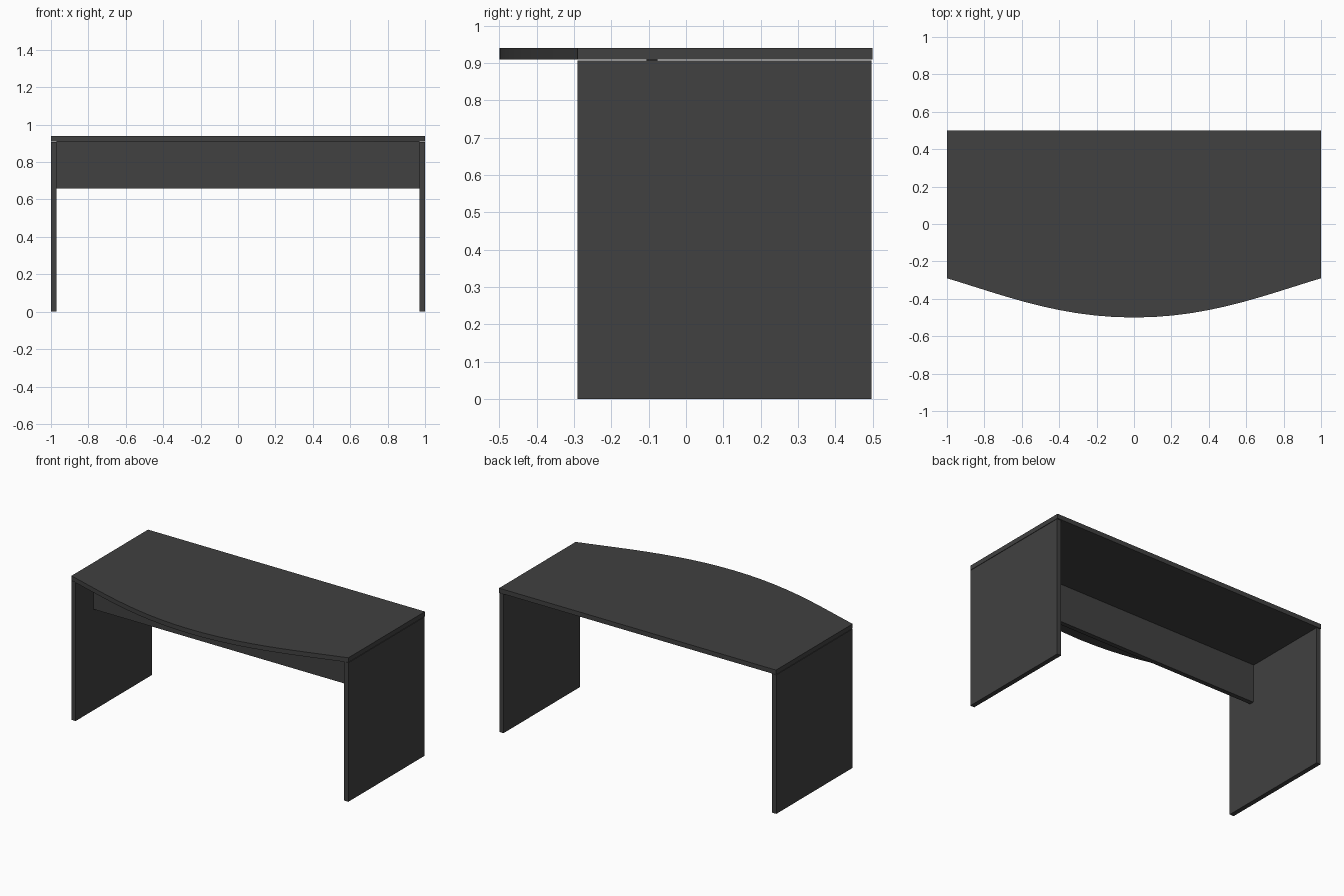
import bpy, bmesh
from mathutils import Vector
from mathutils.geometry import interpolate_bezier

if "Cube" in bpy.data.objects:
    bpy.data.objects.remove(bpy.data.objects["Cube"])

charcoal = bpy.data.materials.new("charcoal")
charcoal.use_nodes = True
colour = (0.052, 0.052, 0.052, 1)
charcoal.diffuse_color = colour
charcoal.node_tree.nodes["Principled BSDF"].inputs["Base Color"].default_value = colour


def slab(name, outline, z0, z1):
    """Extrude a flat outline upward from z0 to z1."""
    bm = bmesh.new()
    face = bm.faces.new([bm.verts.new((x, y, z0)) for x, y in outline])
    top = bmesh.ops.extrude_face_region(bm, geom=[face])["geom"]
    bmesh.ops.translate(bm, vec=(0, 0, z1 - z0),
                        verts=[v for v in top if isinstance(v, bmesh.types.BMVert)])
    bmesh.ops.recalc_face_normals(bm, faces=bm.faces)
    mesh = bpy.data.meshes.new(name)
    bm.to_mesh(mesh)
    bm.free()
    mesh.materials.append(charcoal)
    obj = bpy.data.objects.new(name, mesh)
    bpy.context.collection.objects.link(obj)
    return obj


def box(name, x0, x1, y0, y1, z0, z1):
    return slab(name, [(x0, y0), (x1, y0), (x1, y1), (x0, y1)], z0, z1)


# Desktop with a bowed front edge
half = [(p.x, p.y) for p in interpolate_bezier(
    Vector((0, -0.5)), Vector((0.4, -0.5)), Vector((0.7, -0.38)), Vector((1, -0.29)), 12)]
bow = [(-x, y) for x, y in reversed(half[1:])] + half
desktop = slab("desktop", bow + [(1, 0.5), (-1, 0.5)], 0.91, 0.94)

# Side panels that carry the desktop, with a hairline gap below it
box("left_side_panel", 0.97, 1, -0.29, 0.497, 0, 0.907)
box("right_side_panel", -1, -0.97, -0.29, 0.497, 0, 0.907)

# Modesty panel between the sides
box("modesty_panel", -0.97, 0.97, -0.106, -0.076, 0.66, 0.91)

# Smooth bowed edge with crisp corners
bpy.ops.object.select_all(action="DESELECT")
desktop.select_set(True)
bpy.context.view_layer.objects.active = desktop
bpy.ops.object.shade_smooth_by_angle()
